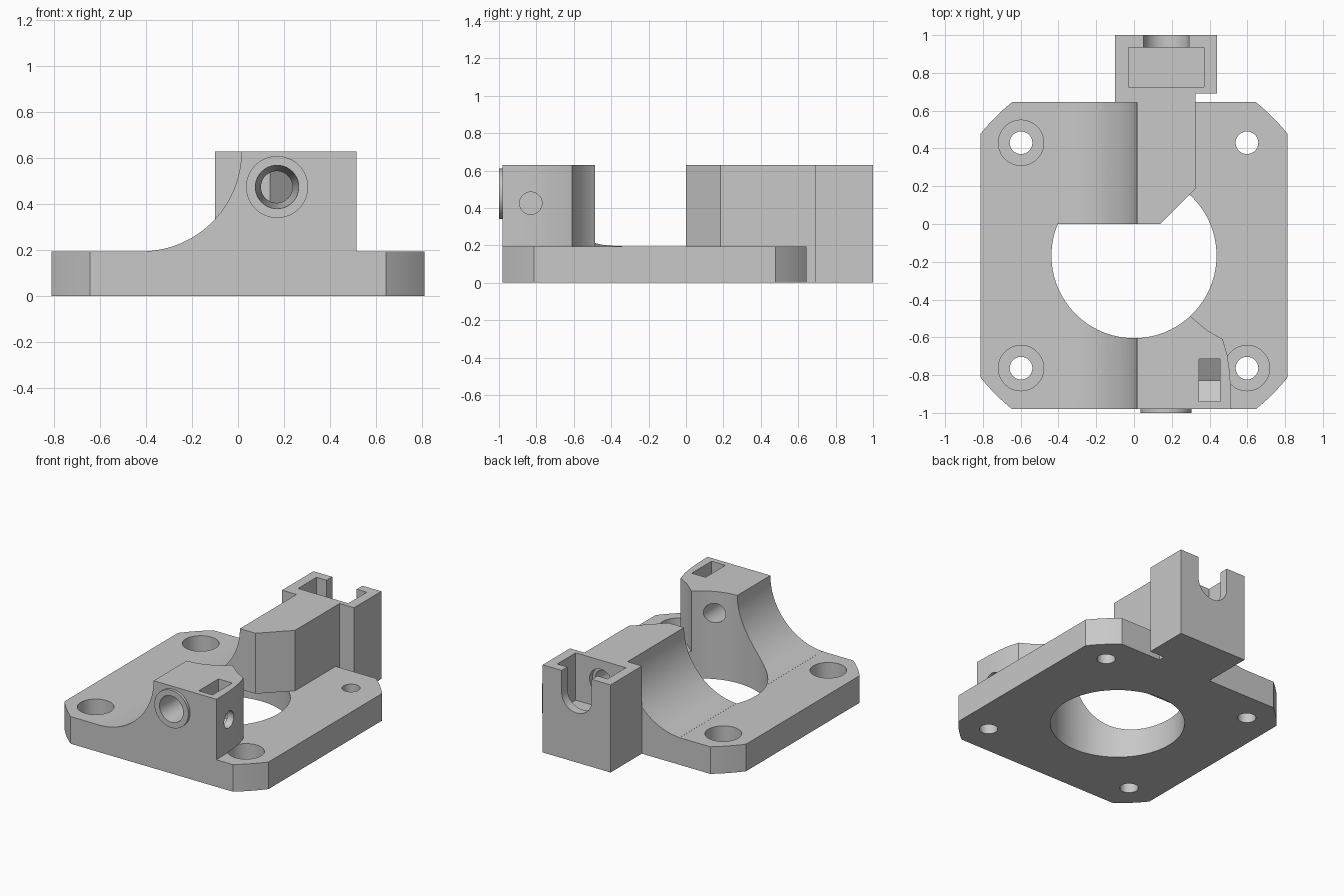
import bpy, bmesh
from math import sin, cos, pi, atan2, hypot, radians
from mathutils import Vector

if "Cube" in bpy.data.objects:
    bpy.data.objects.remove(bpy.data.objects["Cube"], do_unlink=True)

GREY = (0.58, 0.58, 0.58, 1)
grey = bpy.data.materials.new("plain grey")
grey.use_nodes = True
grey.diffuse_color = GREY
grey.node_tree.nodes["Principled BSDF"].inputs["Base Color"].default_value = GREY


def finish(name, bm):
    bmesh.ops.recalc_face_normals(bm, faces=bm.faces)
    me = bpy.data.meshes.new(name)
    bm.to_mesh(me)
    bm.free()
    me.materials.append(grey)
    ob = bpy.data.objects.new(name, me)
    bpy.context.collection.objects.link(ob)
    return ob


def prism(name, pts, low, high, along_x=False):
    """Extrude a flat outline along z, or a (y, z) outline along x."""
    bm = bmesh.new()
    verts = [bm.verts.new((low, p, q) if along_x else (p, q, low)) for p, q in pts]
    face = bm.faces.new(verts)
    moved = bmesh.ops.extrude_face_region(bm, geom=[face])["geom"]
    step = Vector((high - low, 0, 0) if along_x else (0, 0, high - low))
    bmesh.ops.translate(bm, vec=step, verts=[v for v in moved if isinstance(v, bmesh.types.BMVert)])
    if not any(face.is_valid and f == face for f in bm.faces):
        bm.faces.new(verts)
    return finish(name, bm)


def rect(x0, x1, y0, y1):
    return [(x0, y0), (x1, y0), (x1, y1), (x0, y1)]


def rod(name, start, end, r1, r2=None, segments=48):
    """Cylinder or cone between two points."""
    a, b = Vector(start), Vector(end)
    bm = bmesh.new()
    bmesh.ops.create_cone(bm, cap_ends=True, segments=segments, radius1=r1,
                          radius2=r1 if r2 is None else r2, depth=(b - a).length)
    bmesh.ops.rotate(bm, verts=bm.verts, matrix=(b - a).to_track_quat("Z", "Y").to_matrix())
    bmesh.ops.translate(bm, vec=(a + b) / 2, verts=bm.verts)
    return finish(name, bm)


def combine(body, tool, operation="DIFFERENCE"):
    tool.hide_render = True
    mod = body.modifiers.new("combine", "BOOLEAN")
    mod.operation, mod.solver, mod.object = operation, "EXACT", tool
    bpy.context.view_layer.objects.active = body
    bpy.ops.object.modifier_apply(modifier=mod.name)
    bpy.data.objects.remove(tool, do_unlink=True)


THICK, TOP, MID_Y = 0.195, 0.63, -0.1675   # plate top, block top, plate middle
BORE_X, BORE_Z = 0.17, 0.475               # rod axis


def cut_opening(body):
    combine(body, rod("opening_cutter", (0, MID_Y, -1), (0, MID_Y, 1), 0.437, segments=96))


def swept_block(name, pts):
    """Block on the plate with a concave sweep down its right-hand side."""
    block = prism(name, pts, THICK, TOP)
    combine(block, rod("sweep_cutter", (-0.42, -1.2, TOP), (-0.42, 1.2, TOP), 0.435, segments=96))
    cut_opening(block)
    return block


# Base plate: square with its corners trimmed by a large circle
half, flat = 0.8125, 0.645
radius, first = hypot(half, flat), atan2(flat, half)
outline = []
for quarter in range(4):
    for i in range(7):
        a = quarter * pi / 2 + first + (pi / 2 - 2 * first) * i / 6
        outline.append((radius * cos(a), MID_Y + radius * sin(a)))
plate = prism("base_plate", outline, 0, THICK)
cut_opening(plate)

# Corner screw holes, three of them recessed
for sx in (-1, 1):
    for y in (-0.763, 0.43):
        x = sx * 0.598
        combine(plate, rod("screw_cutter", (x, y, -0.1), (x, y, 0.3), 0.06, segments=32))
        if (sx, y) != (1, 0.43):
            combine(plate, rod("recess_cutter", (x, y, 0.075), (x, y, 0.3), 0.12))

# Front block with its raised ring and tapered bore
front = swept_block("front_block", [
    (-0.4, -0.98), (0.515, -0.98), (0.512, -0.86), (0.505, -0.77), (0.493, -0.69),
    (0.47, -0.61), (0.39, -0.565), (0.3, -0.49), (0.2, -0.3), (-0.4, -0.3)])
combine(front, rod("front_ring", (BORE_X, -1, BORE_Z), (BORE_X, -0.9, BORE_Z), 0.135), "UNION")
combine(front, rod("bore_cutter", (BORE_X, -1.01, BORE_Z), (BORE_X, -0.45, BORE_Z), 0.095, 0.062))

# Nut slot with pointed floor, and the clamping screw hole leading into it
nut = [(-0.94, 0.36), (-0.828, 0.295), (-0.715, 0.36), (-0.715, 1), (-0.94, 1)]
combine(front, prism("nut_cutter", nut, 0.345, 0.455, along_x=True))
combine(front, rod("clamp_cutter", (0.4, -0.83, 0.425), (0.6, -0.83, 0.425), 0.06, segments=32))

# Back block joined to the square housing behind it
rear = swept_block("rear_block", [
    (-0.4, 0.0), (0.14, 0.0), (0.325, 0.185), (0.325, 0.645), (-0.4, 0.645)])
housing = [(-0.1, 0.643), (0.325, 0.643), (0.325, 0.69), (0.44, 0.69), (0.44, 1), (-0.1, 1)]
combine(rear, prism("rear_housing", housing, 0, TOP), "UNION")
combine(rear, rod("bore_cutter", (BORE_X, 0.15, BORE_Z), (BORE_X, 0.76, BORE_Z), 0.095, 0.064))

# Housing pocket, open slot in its rear wall, and seat around the bore
combine(rear, prism("pocket_cutter", rect(-0.03, 0.37, 0.725, 0.935), 0.29, 1))
combine(rear, prism("slot_cutter", rect(0.05, 0.29, 0.9, 1.1), BORE_Z, 1))
combine(rear, rod("slot_round_cutter", (BORE_X, 0.9, BORE_Z), (BORE_X, 1.1, BORE_Z), 0.12))
combine(rear, rod("seat_cutter", (BORE_X, 0.69, BORE_Z), (BORE_X, 0.8, BORE_Z), 0.09))

# Smooth curved walls, crisp edges
bpy.ops.object.select_all(action="DESELECT")
for part in (plate, front, rear):
    part.select_set(True)
bpy.context.view_layer.objects.active = plate
bpy.ops.object.shade_smooth_by_angle(angle=radians(25))
